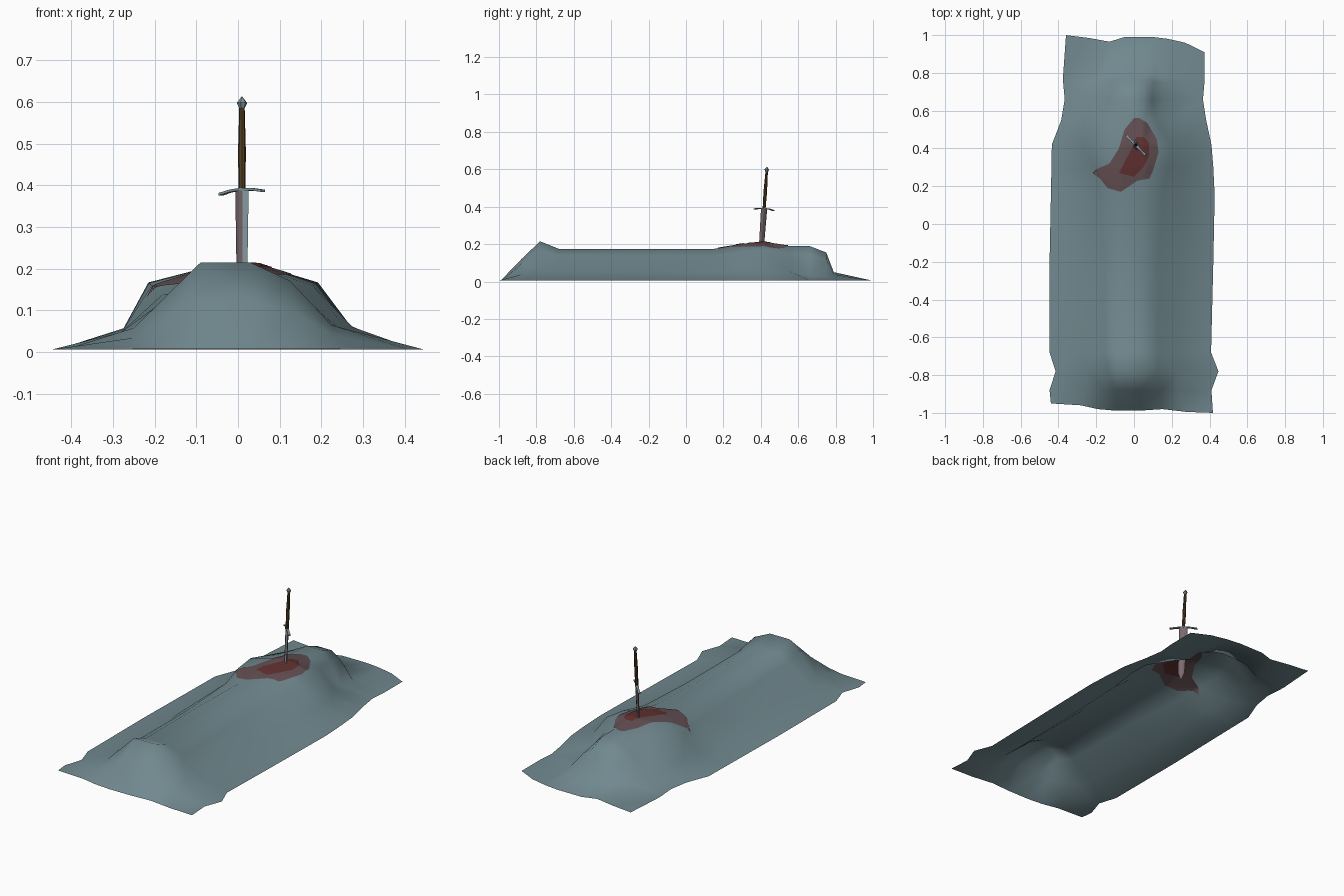
import bpy, bmesh, math
from mathutils import Vector, Matrix
from mathutils.bvhtree import BVHTree

if "Cube" in bpy.data.objects:
    bpy.data.objects.remove(bpy.data.objects["Cube"])


def material(name, rgb):
    m = bpy.data.materials.new(name)
    m.diffuse_color = (*rgb, 1)
    m.use_nodes = True
    m.node_tree.nodes["Principled BSDF"].inputs["Base Color"].default_value = m.diffuse_color
    return m


CLOTH = material("grey blue cloth", (0.165, 0.25, 0.275))
STAIN = material("pale blood", (0.125, 0.078, 0.085))
BLOOD = material("dark blood", (0.12, 0.03, 0.03))
STEEL = material("steel", (0.22, 0.31, 0.33))
RED_STEEL = material("bloody steel", (0.2, 0.145, 0.16))
GRIP = material("brown leather", (0.085, 0.05, 0.015))


def make(name, bm, mats, smooth=None):
    me = bpy.data.meshes.new(name)
    bm.to_mesh(me)
    for m in mats:
        me.materials.append(m)
    ob = bpy.data.objects.new(name, me)
    bpy.context.collection.objects.link(ob)
    if smooth:
        bpy.ops.object.select_all(action='DESELECT')
        ob.select_set(True)
        bpy.context.view_layer.objects.active = ob
        bpy.ops.object.shade_smooth_by_angle(angle=math.radians(smooth))
    return ob


# Shroud: cross-sections as y, eight x stations from hem to hem, crest height
ROWS = [
    (-.98, -.44, -.28, -.19, -.10, .03, .15, .28, .418, .008),
    (-.88, -.447, -.25, -.15, -.10, .04, .14, .23, .41, .12),
    (-.78, -.415, -.25, -.135, -.09, .03, .125, .225, .447, .215),
    (-.68, -.447, -.28, -.155, -.09, .05, .13, .235, .408, .175),
    (-.20, -.447, -.28, -.155, -.09, .05, .13, .245, .42, .175),
    (.15, -.44, -.275, -.18, -.08, .06, .15, .26, .427, .175),
    (.30, -.437, -.275, -.208, -.06, .06, .18, .275, .42, .20),
    (.42, -.435, -.275, -.215, -.05, .05, .192, .27, .41, .21),
    (.55, -.385, -.26, -.17, -.05, .05, .115, .20, .382, .19),
    (.66, -.367, -.24, -.13, -.04, .05, .095, .17, .365, .19),
    (.75, -.375, -.21, -.12, -.04, .05, .105, .18, .373, .155),
    (.79, -.375, -.21, -.12, -.04, .05, .11, .19, .373, .05),
    (.97, -.36, -.24, -.13, -.05, .10, .18, .27, .373, .006),
]
PROFILE = (0, .25, .79, 1, 1, .79, .28, 0)
HEAD_PROFILE = (0, .13, .74, 1, 1, .74, .13, 0)
FRONT_HEM = (.03, .02, .0, -.008, -.008, .0, -.015, -.02)
BACK_HEM = (.03, .015, -.005, .02, .02, .01, -.01, -.06)

bm = bmesh.new()
grid = []
for r, (y, *xs, h) in enumerate(ROWS):
    hem = FRONT_HEM if r == 0 else BACK_HEM if r == len(ROWS) - 1 else (0,) * 8
    grid.append([bm.verts.new((x, y + d, .006 + (h - .006) * p))
                 for x, d, p in zip(xs, hem, HEAD_PROFILE if y > .6 else PROFILE)])
for a, b in zip(grid, grid[1:]):
    for i in range(7):
        bm.faces.new((a[i], a[i + 1], b[i + 1], b[i]))
bmesh.ops.triangulate(bm, faces=bm.faces[:])
tree = BVHTree.FromBMesh(bm)
make("shroud", bm, [CLOTH], 80)


# Stains: thin patches draped on both sides of the cloth
def stain(name, outline, centre, lift, mat):
    pts = []
    for i, p in enumerate(outline):
        q = Vector(outline[(i + 1) % len(outline)])
        pts += [Vector(p).lerp(q, k / 4) for k in range(4)]
    centre = Vector(centre)
    bm = bmesh.new()
    n, rings = len(pts), 20
    for side in (1, -1):
        def drape(p):
            z = tree.ray_cast(Vector((p.x, p.y, 1)), Vector((0, 0, -1)))[0].z
            return bm.verts.new((p.x, p.y, z + side * lift))
        last = [drape(centre)] * n
        for k in range(1, rings + 1):
            ring = [drape(centre.lerp(p, k / rings)) for p in pts]
            for i in range(n):
                j = (i + 1) % n
                quad = [last[i], ring[i], ring[j]] + ([last[j]] if k > 1 else [])
                f = bm.faces.new(quad)
                f.normal_update()
                if f.normal.z * side < 0:
                    f.normal_flip()
            last = ring
    make(name, bm, [mat], 80)


stain("outer_stain", [(-.22, .27), (-.2, .29), (-.13, .32), (-.08, .4), (-.05, .5),
                      (0, .56), (.03, .56), (.07, .535), (.12, .45), (.13, .38), (.1, .28),
                      (.08, .24), (.02, .23), (-.07, .17), (-.14, .19), (-.18, .24)],
      (-.01, .31), .0025, STAIN)
stain("inner_stain", [(-.08, .27), (-.05, .33), (-.01, .4), (.01, .46), (.05, .46),
                      (.08, .43), (.08, .36), (.05, .3), (0, .25)],
      (.02, .36), .0045, BLOOD)

# Sword: built upright with its guard along x, then turned and leaned into place
LEAN = (Matrix.Translation((.0095, .405, .21)) @ Matrix.Rotation(math.radians(-4), 4, 'X')
        @ Matrix.Rotation(math.radians(-46), 4, 'Z'))


def loft(name, sections, mats, rule=None, smooth=None):
    bm = bmesh.new()
    rings = [[bm.verts.new(p) for p in s] for s in sections]
    n = len(rings[0])
    for a, b in zip(rings, rings[1:]):
        for i in range(n):
            bm.faces.new((a[i], a[(i + 1) % n], b[(i + 1) % n], b[i]))
    bm.faces.new(rings[0][::-1])
    bm.faces.new(rings[-1])
    bmesh.ops.recalc_face_normals(bm, faces=bm.faces[:])
    if rule:
        for f in bm.faces:
            f.material_index = rule(f.calc_center_median())
    bm.transform(LEAN)
    return make(name, bm, mats, smooth)


def ring(rx, ry, z, n):
    return [(rx * math.cos(math.tau * i / n), ry * math.sin(math.tau * i / n), z)
            for i in range(n)]


def blade_ring(s, z):
    return [(s * x, s * y, z) for x, y in ((.023, 0), (.009, .007), (-.009, .007),
                                           (-.023, 0), (-.009, -.007), (.009, -.007))]


# Blade: bevelled flat section, clean on one front bevel only
loft("blade", [blade_ring(.04, -.13), blade_ring(.75, -.09), blade_ring(1, .18)],
     [STEEL, RED_STEEL], lambda c: 0 if c.x > .008 and c.y < 0 else 1)

# Guard: slightly arched bar drooping at both ends
loft("guard", [[(x, s * w, z + t) for s, t in ((-1, -.003), (1, -.003), (1, .003), (-1, .003))]
               for x, z, w in ((-.073, .173, .007), (-.04, .179, .005), (0, .181, .009),
                               (.04, .179, .005), (.073, .174, .007))], [STEEL])

# Grip and pommel
loft("grip", [ring(.008, .008, .18, 8), ring(.0095, .0095, .27, 8), ring(.0065, .0065, .378, 8)],
     [GRIP], smooth=40)
loft("pommel", [ring(.005, .005, .373, 6), ring(.013, .013, .389, 6), ring(.001, .001, .404, 6)],
     [STEEL])
